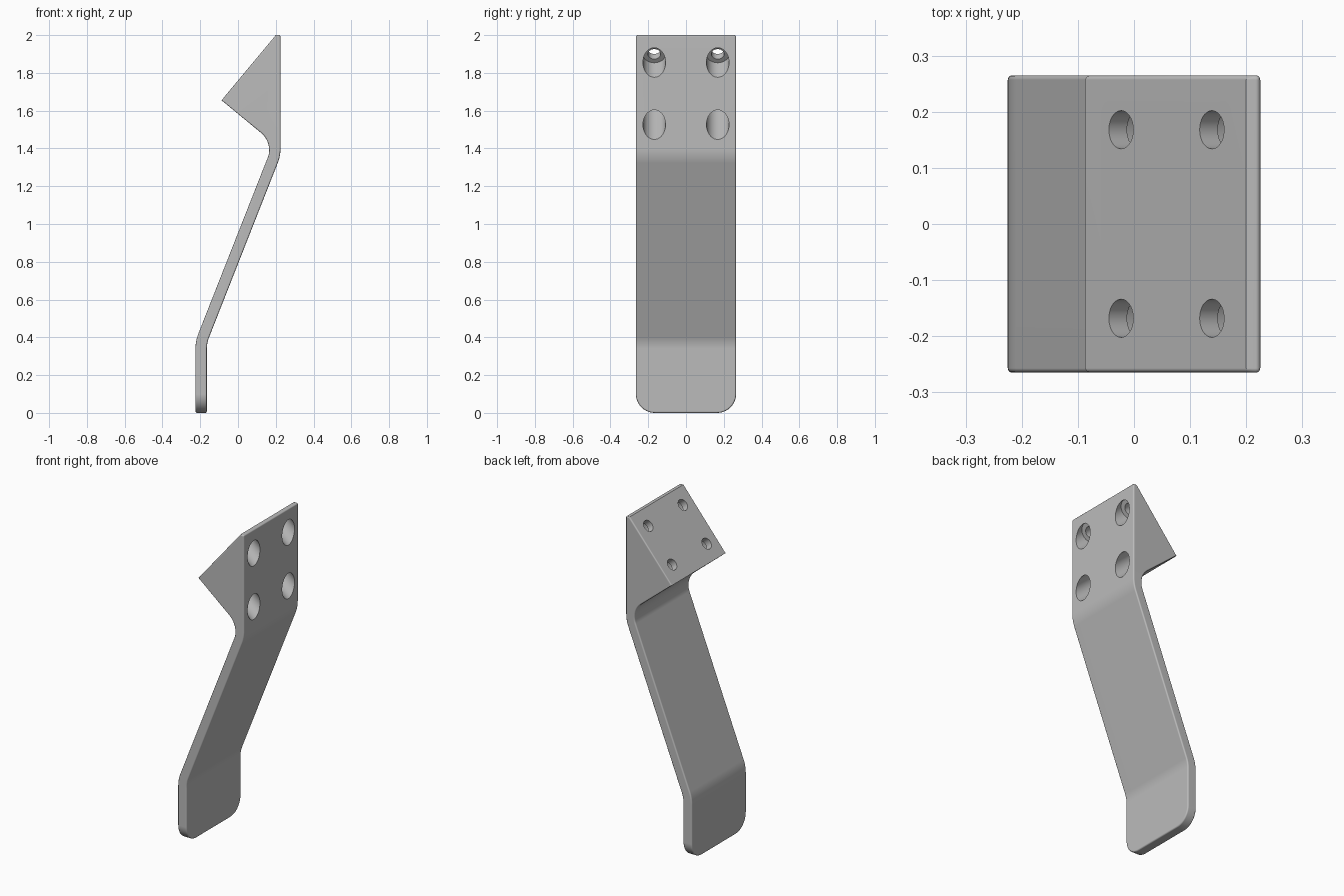
import bpy, bmesh, math
from mathutils import Vector, Matrix

cube = bpy.data.objects.get("Cube")
if cube:
    bpy.data.objects.remove(cube, do_unlink=True)

HALF = 0.265      # half width of the bracket
ROUND = 0.008     # small edge rounding

grey = bpy.data.materials.new("plain grey")
grey.use_nodes = True
grey.diffuse_color = (0.5, 0.5, 0.5, 1)
grey.node_tree.nodes["Principled BSDF"].inputs["Base Color"].default_value = (0.5, 0.5, 0.5, 1)


def fillet(corners, steps=8):
    """Replace each (x, z, radius) corner by a tangent arc."""
    out = []
    for i, (x, z, r) in enumerate(corners):
        p = Vector((x, z))
        if r == 0:
            out.append(p)
            continue
        a = (Vector(corners[i - 1][:2]) - p).normalized()
        b = (Vector(corners[(i + 1) % len(corners)][:2]) - p).normalized()
        half = a.angle(b) / 2
        centre = p + (a + b).normalized() * (r / math.sin(half))
        start = p + a * (r / math.tan(half)) - centre
        end = p + b * (r / math.tan(half)) - centre
        turn = start.angle(end)
        for k in range(steps + 1):
            t = k / steps
            out.append(centre + (start * math.sin((1 - t) * turn)
                                 + end * math.sin(t * turn)) / math.sin(turn))
    return out


def new_object(name, bm):
    bmesh.ops.recalc_face_normals(bm, faces=bm.faces)
    mesh = bpy.data.meshes.new(name)
    bm.to_mesh(mesh)
    bm.free()
    ob = bpy.data.objects.new(name, mesh)
    bpy.context.collection.objects.link(ob)
    mesh.materials.append(grey)
    return ob


# Side profile: lower tab, sloping strap and wedge head
TIP, TOP = Vector((-0.087, 1.655)), Vector((0.2, 2.0))
profile = fillet([
    (-0.225, 0, 0), (-0.165, 0, 0),
    (-0.165, 0.37, 0.16), (0.225, 1.36, 0.21),
    (0.225, 2.0, 0), (*TOP, 0), (*TIP, 0),
    (0.165, 1.447, 0.12), (0.165, 1.371, 0.1), (-0.225, 0.381, 0.21),
])

bm = bmesh.new()
face = bm.faces.new([bm.verts.new((p.x, -HALF, p.y)) for p in profile])
ext = bmesh.ops.extrude_face_region(bm, geom=[face])
moved = [g for g in ext["geom"] if isinstance(g, bmesh.types.BMVert)]
bmesh.ops.translate(bm, verts=moved, vec=(0, 2 * HALF, 0))
bmesh.ops.recalc_face_normals(bm, faces=bm.faces)

# Large round corners at the foot of the tab
foot = [e for e in bm.edges
        if all(v.co.z < 0.001 for v in e.verts)
        and abs(e.verts[0].co.y - e.verts[1].co.y) < 0.001]
bmesh.ops.bevel(bm, geom=foot, offset=0.1, offset_type='OFFSET',
                segments=10, profile=0.5, affect='EDGES')

# Small rounding on the sharp edges, leaving the wedge edges crisp
def crisp(e):
    return all(min((Vector((v.co.x, v.co.z)) - c).length for c in (TIP, TOP)) < 0.001
               for v in e.verts) and abs(e.verts[0].co.y - e.verts[1].co.y) > 0.1

sharp = [e for e in bm.edges
         if e.calc_face_angle(0) > math.radians(35) and not crisp(e)]
bmesh.ops.bevel(bm, geom=sharp, offset=ROUND, offset_type='OFFSET',
                segments=3, profile=0.5, affect='EDGES', clamp_overlap=True)
bracket = new_object("bracket", bm)

# Stepped screw holes, square to the sloping face
along = (TOP - TIP).normalized()
inward = Vector((along.y, 0, -along.x))
turn = inward.to_track_quat('Z', 'Y').to_matrix().to_4x4()


def hole_cutter(name, radius, start, end):
    bm = bmesh.new()
    for dist in (0.1, 0.353):
        for y in (-0.168, 0.168):
            p = TIP + along * dist
            mid = Vector((p.x, y, p.y)) + inward * (start + end) / 2
            bmesh.ops.create_cone(bm, cap_ends=True, segments=40, radius1=radius,
                                  radius2=radius, depth=end - start,
                                  matrix=Matrix.Translation(mid) @ turn)
    ob = new_object(name, bm)
    ob.hide_render = True
    return ob


bpy.context.view_layer.objects.active = bracket
bracket.select_set(True)
for cutter in (hole_cutter("screw_hole_cutter", 0.034, -0.05, 0.1),
               hole_cutter("counterbore_cutter", 0.06, 0.042, 0.5)):
    mod = bracket.modifiers.new("holes", 'BOOLEAN')
    mod.operation = 'DIFFERENCE'
    mod.solver = 'EXACT'
    mod.object = cutter
    bpy.ops.object.modifier_apply(modifier=mod.name)
    bpy.data.objects.remove(cutter, do_unlink=True)

# Smooth bends, crisp edges
bpy.ops.object.select_all(action='DESELECT')
bracket.select_set(True)
bpy.ops.object.shade_smooth_by_angle(angle=math.radians(35))
weighted = bracket.modifiers.new("even shading", 'WEIGHTED_NORMAL')
weighted.keep_sharp = True
